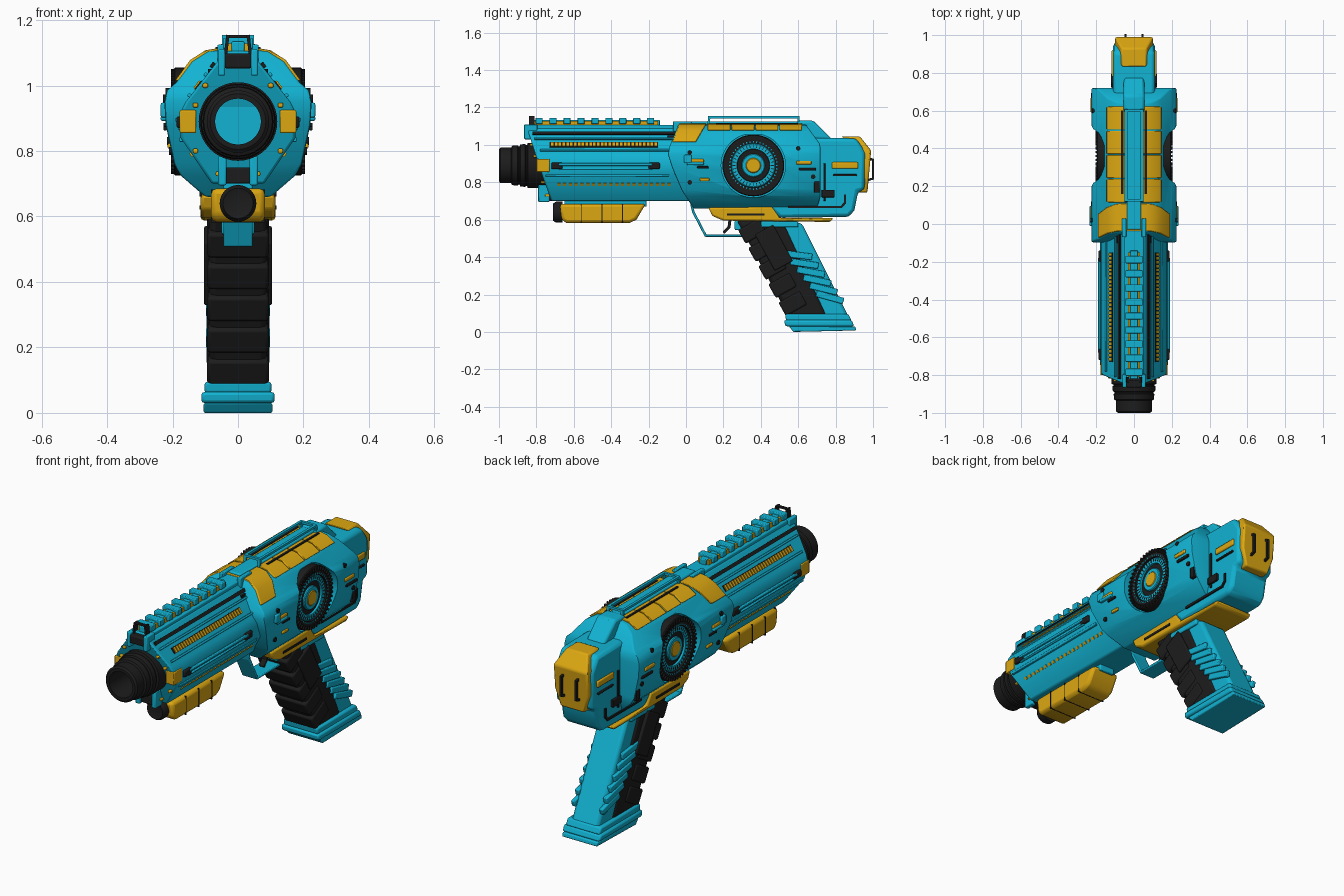
import bpy, bmesh
from math import pi, cos, sin, atan2, hypot
from mathutils import Matrix, Vector, Euler

if "Cube" in bpy.data.objects:
    bpy.data.objects.remove(bpy.data.objects["Cube"])


def mat(name, c):
    m = bpy.data.materials.new(name)
    m.diffuse_color = (*c, 1)
    m.use_nodes = True
    m.node_tree.nodes["Principled BSDF"].inputs["Base Color"].default_value = m.diffuse_color
    return m


TEAL = mat("teal", (0.006, 0.45, 0.65))
GOLD = mat("gold", (0.72, 0.39, 0.006))
BLACK = mat("black", (0.012, 0.012, 0.012))


def finish(name, bm, m, bevel=0.0):
    bmesh.ops.recalc_face_normals(bm, faces=bm.faces)
    me = bpy.data.meshes.new(name)
    bm.to_mesh(me)
    bm.free()
    me.materials.append(m)
    ob = bpy.data.objects.new(name, me)
    bpy.context.collection.objects.link(ob)
    if bevel:
        b = ob.modifiers.new("bevel", 'BEVEL')
        b.width, b.segments, b.angle_limit = bevel, 2, 0.6
    return ob


def interp(tab, z):
    """Piecewise linear y for a height z, table sorted by z."""
    if z <= tab[0][0]:
        return tab[0][1]
    for (a, ya), (b, yb) in zip(tab, tab[1:]):
        if z <= b:
            return ya + (yb - ya) * (z - a) / (b - a)
    return tab[-1][1]


def hull(name, m, half, front, back, bevel=0.0):
    """Mirrored half section (x, z), top to bottom, run along y between two shaped ends."""
    bm = bmesh.new()
    rows = [[bm.verts.new((s * x, interp(e, z), z)) for s, e in
             ((1, front), (1, back), (-1, back), (-1, front))] for x, z in half]
    for a, b in zip(rows, rows[1:]):
        for i in range(4):
            j = (i + 1) % 4
            bm.faces.new((a[i], a[j], b[j], b[i]))
    bm.faces.new(rows[0])
    bm.faces.new(rows[-1])
    return finish(name, bm, m, bevel)


def slab(name, m, pts, hw, bevel=0.0):
    """Side profile (y, z) extruded across x."""
    bm = bmesh.new()
    a, b = ([bm.verts.new((x, y, z)) for y, z in pts] for x in (-hw, hw))
    bm.faces.new(a)
    bm.faces.new(b)
    for i in range(len(pts)):
        j = (i + 1) % len(pts)
        bm.faces.new((a[i], a[j], b[j], b[i]))
    return finish(name, bm, m, bevel)


def boxes(name, m, items, mirror=False, bevel=0.0):
    """Many boxes in one mesh: (centre, size[, rotation])."""
    bm = bmesh.new()
    for c, s, *r in items:
        rx, ry, rz = r[0] if r else (0, 0, 0)
        for k in ((1, -1) if mirror else (1,)):
            M = Matrix.LocRotScale(Vector((k * c[0], c[1], c[2])), Euler((rx, k * ry, k * rz)), Vector(s))
            bmesh.ops.create_cube(bm, size=1, matrix=M)
    return finish(name, bm, m, bevel)


def bars(path, x, w, t):
    """Box items following a (y, z) path."""
    return [((x, (a[0] + b[0]) / 2, (a[1] + b[1]) / 2), (w, hypot(b[0] - a[0], b[1] - a[1]) + t * 0.8, t),
             (atan2(b[1] - a[1], b[0] - a[0]), 0, 0)) for a, b in zip(path, path[1:])]


def lathe(name, m, prof, c, axis='y', n=40, closed=False):
    """Profile (radius, axial position) turned about an axis through (p, q)."""
    bm = bmesh.new()
    rings = []
    for r, h in prof:
        pts = [(r * cos(2 * pi * i / n), r * sin(2 * pi * i / n)) for i in range(n)]
        rings.append([bm.verts.new((c[0] + u, h, c[1] + v) if axis == 'y' else (h, c[0] + u, c[1] + v))
                      for u, v in pts])
    for a, b in list(zip(rings, rings[1:])) + ([(rings[-1], rings[0])] if closed else []):
        for i in range(n):
            j = (i + 1) % n
            bm.faces.new((a[i], a[j], b[j], b[i]))
    if not closed:
        bm.faces.new(rings[0])
        bm.faces.new(rings[-1])
    return finish(name, bm, m)


# Barrel shroud with slanted nose
hull("barrel_shroud", TEAL, [(.05, 1.09), (.16, .95), (.175, .92), (.175, .84), (.08, .70)],
     [(.70, -.72), (.84, -.77), (1.09, -.85)], [(.7, .1), (1.1, .1)], .008)
boxes("shroud_groove", BLACK, [((.077, -.43, 1.062), (.012, .78, .018), (0, -.666, 0))], True)
boxes("shroud_ledge", TEAL, [((.098, -.43, 1.033), (.012, .76, .012), (0, -.666, 0)),
                             ((.148, -.42, .97), (.012, .72, .012), (0, -.666, 0)),
                             ((.172, -.42, .835), (.014, .66, .014))], True, .003)
boxes("vent_frame", BLACK, [((.120, -.44, 1.0), (.008, .58, .034), (0, -.666, 0))], True)
boxes("vent_slats", GOLD, [((.122, -.715 + .0205 * i, 1.0), (.014, .013, .028), (0, -.666, 0))
                           for i in range(28)], True)
boxes("lower_vents", GOLD, [((.141, -.68 + .031 * i, .79), (.01, .016, .014), (0, .62, 0))
                            for i in range(20)], True)
boxes("side_rods", TEAL, [((.184, -.43, .895), (.014, .5, .014)), ((.178, -.43, .87), (.012, .5, .01))], True, .004)
boxes("rod_ends", BLACK, [((.178, y, .888), (.02, .06, .035)) for y in (-.69, -.17)], True, .006)
boxes("nose_accents", GOLD, [((.153, -.765, .89), (.05, .07, .07))]
      + [((x, -.82 + (1 - z) * .3, z), (.016, .03, .014)) for x, z in ((.13, .94), (.1, 1.0), (.13, .80), (.06, .73))],
      True, .004)
boxes("nose_blocks", BLACK, [((0, -.74, .725), (.1, .07, .05)), ((0, -.83, 1.075), (.085, .07, .045))], False, .006)
boxes("nose_clamps", TEAL, [((.048, -.76, .74), (.025, .06, .09)), ((.05, -.83, 1.07), (.022, .07, .08))], True, .005)

# Muzzle
lathe("muzzle", BLACK, [(.07, -.79), (.07, -1), (.085, -1), (.095, -.992), (.095, -.935), (.105, -.93),
                        (.108, -.90), (.102, -.896), (.102, -.89), (.112, -.886), (.115, -.86), (.109, -.856),
                        (.109, -.85), (.12, -.846), (.12, -.75), (.07, -.75)], (0, .89), closed=True)
lathe("bore_plug", TEAL, [(.075, -.80), (.075, -.76)], (0, .89))

# Top rail and front sight
boxes("rail_base", TEAL, [((0, -.38, 1.088), (.1, .9, .035))], False, .005)
boxes("rail_core", GOLD, [((0, -.48, 1.115), (.064, .66, .028))])
boxes("rail_teeth", TEAL, [((0, -.785 + .0745 * i, 1.128), (.092, .038, .034)) for i in range(9)]
      + [((0, -.48, 1.118), (.04, .68, .032))], False, .004)
boxes("front_sight", BLACK, [((0, -.825, 1.15), (.066, .012, .01)), ((.035, -.825, 1.12), (.01, .03, .07), (0, -.12, 0)),
                             ((-.035, -.825, 1.12), (.01, .03, .07), (0, .12, 0))])

# Main receiver
SEC = [(.05, 1.11), (.095, 1.103), (.142, 1.073), (.188, 1.01), (.216, .985), (.225, .95), (.221, .88),
       (.195, .76), (.175, .725), (.10, .66)]
FRONT = [(.66, .04), (.80, -.05), (.96, -.1), (1.11, -.04)]
body = hull("receiver", TEAL, SEC, FRONT, [(.66, .70), (.70, .72), (1.0, .72), (1.11, .64)], .008)
for s in (1, -1):
    cut = lathe("dial_cutter", TEAL, [(.172, s * .155), (.172, s * .3)], (.36, .89), 'x', 48)
    cut.hide_render = True
    mod = body.modifiers.new("recess", 'BOOLEAN')
    mod.object, mod.operation, mod.solver = cut, 'DIFFERENCE', 'EXACT'
    bpy.context.view_layer.objects.active = body
    for md in [q.name for q in body.modifiers]:
        bpy.ops.object.modifier_apply(modifier=md)
    bpy.data.objects.remove(cut)
UP = [(x + .004, z + .005) for x, z in SEC]
hull("front_yoke", GOLD, UP[:4], [(1.01, -.075), (1.115, -.035)], [(1.01, .05), (1.115, .11)], .004)
for i in range(4):
    y = .115 + .128 * i
    hull("top_panel_%d" % i, GOLD, UP[:3], [(1, y)], [(1, y + .122)], .003)
boxes("top_spine", TEAL, [((0, .33, 1.105), (.075, .72, .04))], False, .006)
boxes("spine_side", BLACK, [((.062, .38, 1.112), (.012, .44, .012)), ((.077, -.08, .9), (.03, .04, .3))], True)
boxes("spine_uprights", TEAL, [((.052, -.02, 1.09), (.022, .1, .07))], True, .004)
boxes("top_frame", TEAL, bars([(.12, 1.11), (.125, 1.148), (.6, 1.148), (.605, 1.11)], .042, .014, .012), True)
boxes("frame_crossbars", TEAL, [((0, y, 1.148), (.09, .014, .012)) for y in (.125, .6)])

# Side dials
for s, side in ((1, "right"), (-1, "left")):
    def disc(n, m, r0, r1, x, seg=48):
        lathe(side + n, m, [(r0, s * .14), (r1, s * .14), (r1, s * (x - .004)), (r1 - .004, s * x), (r0, s * x)],
              (.36, .89), 'x', seg, True)
    disc("_dial_rim", BLACK, .118, .165, .196)
    disc("_dial_ring", TEAL, .088, .118, .188)
    disc("_dial_groove", BLACK, .06, .09, .178)
    disc("_dial_hub", TEAL, .04, .062, .19)
    lathe(side + "_dial_centre", GOLD, [(.041, s * .14), (.041, s * .188), (.036, s * .193)], (.36, .89), 'x', 32)
for nm, m, r, n, x, size in (("dial_knurls", BLACK, .151, 44, .197, (.014, .02, .009)),
                             ("dial_ticks", TEAL, .126, 44, .195, (.006, .008, .006)),
                             ("dial_inner_ticks", BLACK, .103, 36, .187, (.006, .016, .004))):
    boxes(nm, m, [((x, .36 + r * cos(2 * pi * i / n), .89 + r * sin(2 * pi * i / n)), size, (2 * pi * i / n, 0, 0))
                  for i in range(n)], True)

# Receiver side details
boxes("side_marks", GOLD, [((.222, .63, .905), (.014, .08, .02)), ((.222, .06, .915), (.016, .07, .018)),
                           ((.208, .1, .815), (.014, .05, .016))], True, .004)
boxes("side_slots", BLACK, [((.222, .65, .87), (.012, .09, .014)), ((.222, .09, .88), (.012, .06, .012)),
                            ((.19, .70, .775), (.03, .03, .06))], True, .003)
boxes("side_lever", TEAL, [((.226, .01, .925), (.02, .04, .045)), ((.226, .05, .90), (.02, .09, .016))], True, .005)
for s in (1, -1):
    for i, (y, z, x) in enumerate(((.02, .96, .226), (.6, .98, .219), (.02, .8, .208), (.68, .83, .214))):
        lathe("screw_%d_%d" % (i, s), BLACK, [(.012, s * (x - .02)), (.012, s * (x + .003))], (y, z), 'x', 12)

# Rear housing, hump and end cap
slab("rear_housing", TEAL, [(.45, .66), (.5, .61), (.87, .615), (.9, .65), (.92, .75), (.955, .76), (.96, .96),
                            (.91, 1.035), (.5, 1.04)], .11, .028)
slab("rear_hump", TEAL, [(.55, 1.04), (.6, 1.13), (.68, 1.13), (.78, 1.03)], .055, .012)
hull("end_cap", GOLD, [(.065, 1.045), (.1, .97), (.1, .84), (.07, .745)],
     [(.745, .92), (.97, .92), (1.045, .83)], [(.745, .97), (.97, .99), (1.045, .93)], .008)
boxes("cap_handles", BLACK, bars([(.97, .93), (1, .92), (1, .82), (.965, .81)], .045, .012, .012), True)
boxes("rear_pills", GOLD, [((.112, .85, .89), (.014, .14, .035))], True, .006)
boxes("rear_slots", BLACK, [((.113, .85, .838), (.012, .13, .01)), ((.113, .76, .74), (.02, .07, .04)),
                            ((.112, .74, .80), (.012, .012, .2))], True, .003)
boxes("rear_seam", BLACK, bars([(.55, .668), (.83, .668), (.85, .69), (.85, .73)], .112, .012, .012), True)

# Under plate and trigger
slab("under_plate", GOLD, [(.12, .665), (.46, .67), (.5, .61), (.79, .608), (.77, .588), (.2, .595), (.14, .62)], .114, .01)
boxes("under_slot", BLACK, [((.114, .32, .628), (.008, .2, .012))], True)
boxes("trigger_guard", TEAL, bars([(.03, .68), (.04, .64), (.105, .515), (.3, .515)], 0, .09, .013), False, .004)
boxes("trigger", BLACK, bars([(.235, .6), (.23, .56), (.205, .535)], 0, .03, .016), False, .004)

# Under-barrel light
boxes("light_mount", TEAL, [((0, -.43, .69), (.09, .44, .04))], False, .005)
slab("light_body", GOLD, [(-.675, .685), (-.665, .60), (-.64, .583), (-.30, .583), (-.265, .60), (-.215, .685)], .082, .016)
boxes("light_seams", BLACK, [((0, y, .632), (.166, .005, .1)) for y in (-.56, -.45, -.34)])
lathe("light_lens", BLACK, [(.056, -.66), (.056, -.695), (.046, -.71), (.03, -.705)], (0, .64))

# Grip
slab("grip_core", BLACK, [(.27, .6), (.52, .6), (.76, .08), (.55, .08)], .088, .02)
slab("grip_back", TEAL, [(.50, .6), (.62, .58), (.87, .08), (.70, .08)], .082, .016)
boxes("grip_bands", BLACK, [((0, .355 + .054 * i, .54 - .097 * i), (.188, .13, .085), (.51, 0, 0))
                            for i in range(5)], False, .01)
boxes("grip_plates", TEAL, [((.084, .60 + .034 * i, .41 - .045 * i), (.026 - .002 * (i % 2), .15, .034),
                             (-.12 - .03 * i, 0, 0)) for i in range(6)], True, .005)
boxes("grip_side_panel", BLACK, [((.094, .47, .45), (.02, .11, .22), (.5, 0, 0))], True, .006)
boxes("grip_collar", TEAL, [((.08, .5, .575), (.03, .2, .03)), ((0, .3, .57), (.1, .08, .05))], True, .006)
slab("grip_foot", TEAL, [(.575, 0), (.91, .008), (.905, .03), (.55, .03)], .105, .005)
slab("grip_foot_middle", TEAL, [(.53, .03), (.9, .03), (.885, .064), (.525, .064)], .112, .01)
slab("grip_foot_top", TEAL, [(.535, .06), (.885, .06), (.868, .095), (.53, .095)], .102, .008)

# Smooth shading with crisp edges
bpy.ops.object.select_all(action='DESELECT')
for ob in bpy.context.scene.objects:
    ob.select_set(True)
    bpy.context.view_layer.objects.active = ob
bpy.ops.object.shade_smooth_by_angle(angle=0.6)
